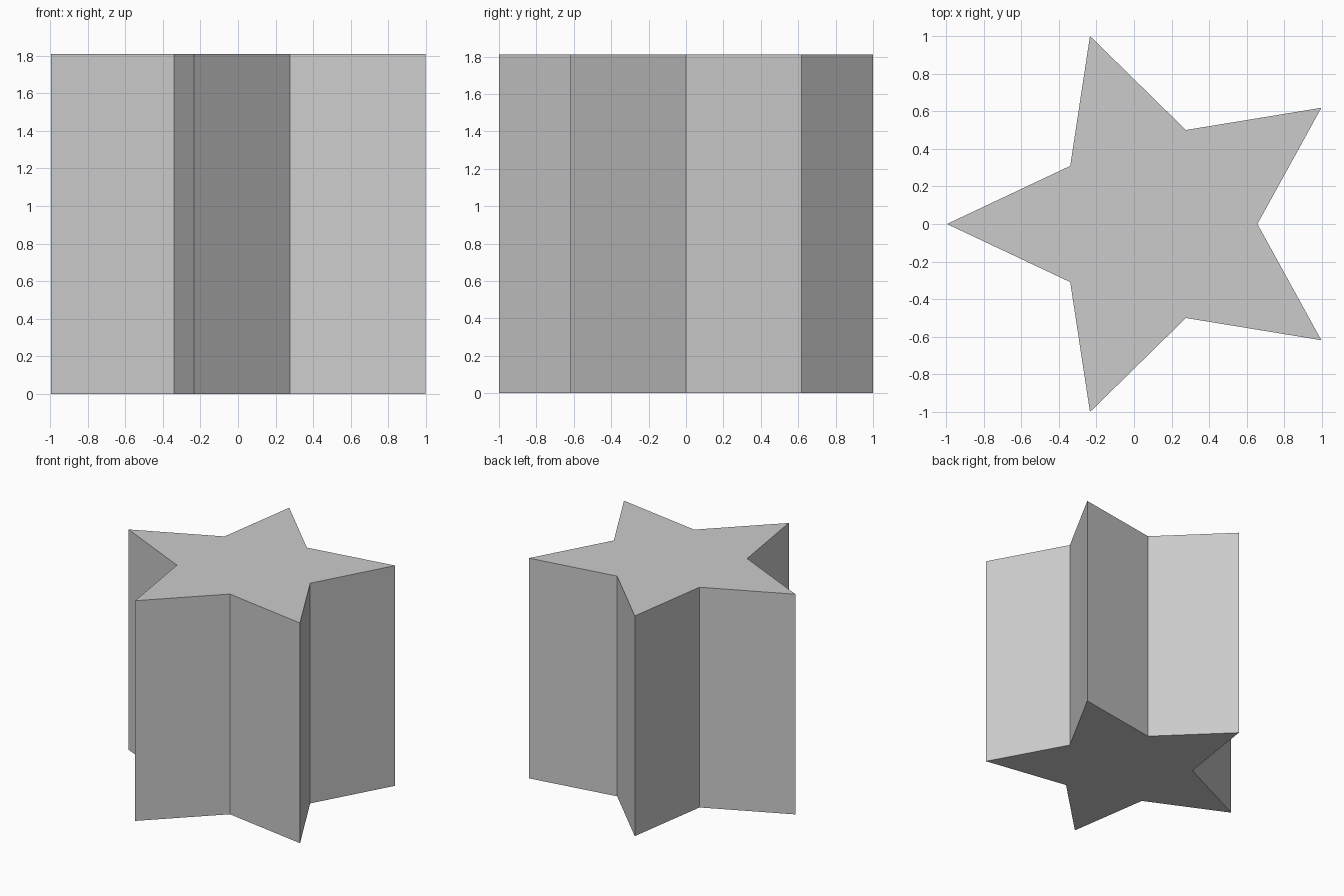
import bpy, bmesh
from math import sin, cos, pi

if "Cube" in bpy.data.objects:
    bpy.data.objects.remove(bpy.data.objects["Cube"])

HEIGHT = 1.81
RX, RY = 1.101, 1.0515      # outer radii, slightly stretched along x
CX = RX - 0.995             # star centre, so the bounds are centred on x = 0

# Five-pointed star profile, first tip pointing to -x
bm = bmesh.new()
ring = []
for i in range(10):
    a = pi + i * pi / 5
    k = 1.0 if i % 2 == 0 else 0.5
    ring.append(bm.verts.new((CX + k * RX * cos(a), k * RY * sin(a), 0)))
base = bm.faces.new(ring)

# Extrude the profile upwards into a prism
ext = bmesh.ops.extrude_face_region(bm, geom=[base], use_keep_orig=True)
top = [v for v in ext["geom"] if isinstance(v, bmesh.types.BMVert)]
bmesh.ops.translate(bm, verts=top, vec=(0, 0, HEIGHT))
bmesh.ops.recalc_face_normals(bm, faces=bm.faces)

mesh = bpy.data.meshes.new("star_prism")
bm.to_mesh(mesh)
bm.free()
bpy.context.collection.objects.link(bpy.data.objects.new("star_prism", mesh))
